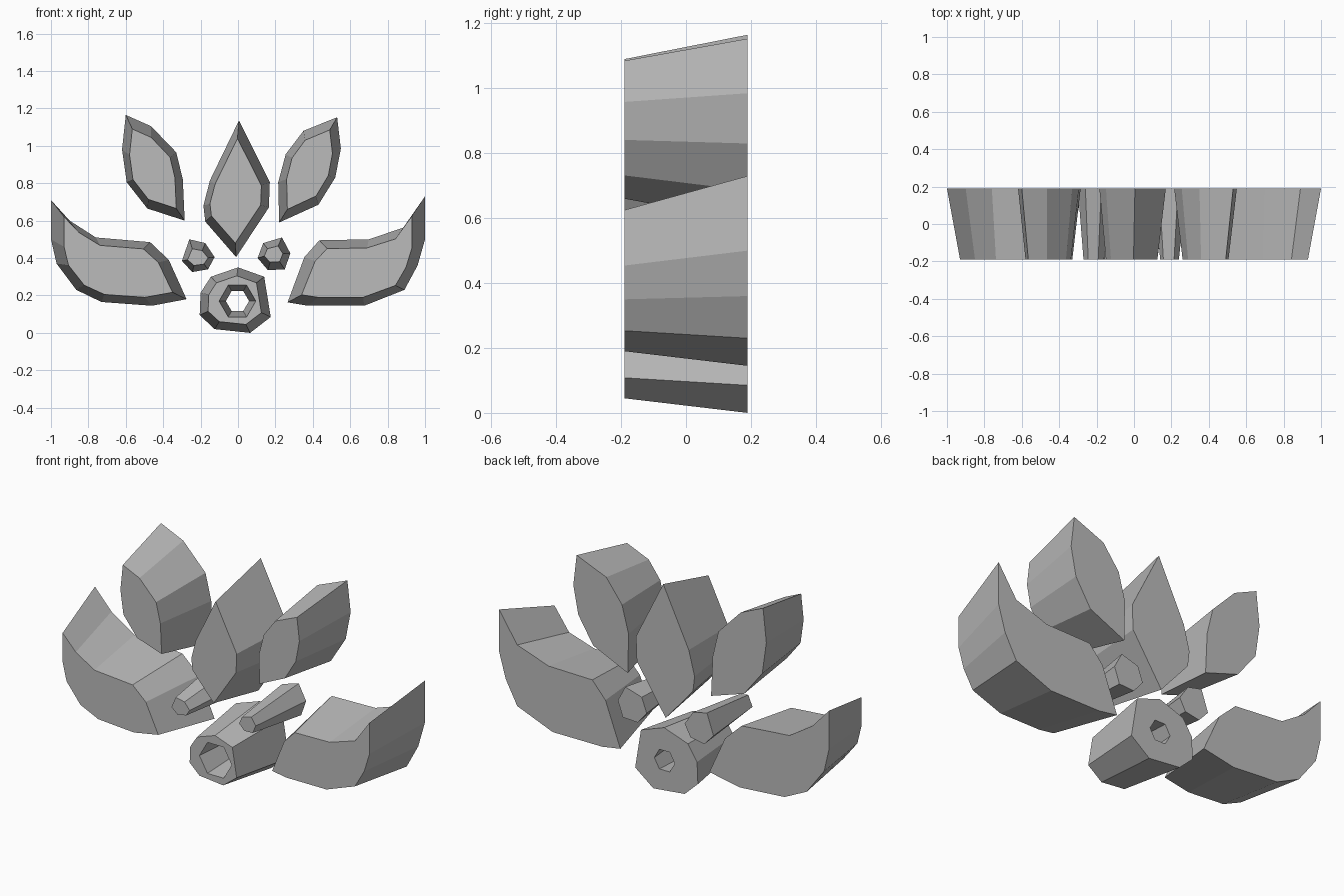
import bpy
import bmesh
import math

if "Cube" in bpy.data.objects:
    bpy.data.objects.remove(bpy.data.objects["Cube"], do_unlink=True)

HALF_DEPTH = 0.19

# One plain material for every part
grey = bpy.data.materials.new("plain grey")
grey.use_nodes = True
grey.diffuse_color = (0.5, 0.5, 0.5, 1)
grey.node_tree.nodes["Principled BSDF"].inputs["Base Color"].default_value = grey.diffuse_color


def fit(outline, box):
    """Stretch an outline so that it fills the box (left, right, bottom, top)."""
    left, right, bottom, top = box
    xs, zs = zip(*outline)
    scale_x = (right - left) / (max(xs) - min(xs))
    scale_z = (top - bottom) / (max(zs) - min(zs))
    return [(left + (x - min(xs)) * scale_x, bottom + (z - min(zs)) * scale_z)
            for x, z in outline]


def add_walls(bm, back, front):
    """Join a back outline to a front outline; return both vertex loops."""
    back_loop = [bm.verts.new((x, HALF_DEPTH, z)) for x, z in back]
    front_loop = [bm.verts.new((x, -HALF_DEPTH, z)) for x, z in front]
    count = len(back_loop)
    for i in range(count):
        j = (i + 1) % count
        bm.faces.new((back_loop[i], back_loop[j], front_loop[j], front_loop[i]))
    return back_loop, front_loop


def loop_edges(bm, loop):
    return [bm.edges.get((loop[i - 1], loop[i])) for i in range(len(loop))]


def tapered_block(name, back, front_box, hole=None):
    """Extrude an outline from the wide back to the narrower front."""
    bm = bmesh.new()
    outer = add_walls(bm, back, fit(back, front_box))
    if hole:
        inner = add_walls(bm, *hole)
        for outer_loop, inner_loop in zip(outer, inner):
            rim = loop_edges(bm, outer_loop) + loop_edges(bm, inner_loop)
            bmesh.ops.triangle_fill(bm, edges=rim, use_beauty=True, normal=(0, 1, 0))
    else:
        for loop in outer:
            bm.faces.new(loop)
    bmesh.ops.recalc_face_normals(bm, faces=bm.faces[:])
    mesh = bpy.data.meshes.new(name)
    bm.to_mesh(mesh)
    bm.free()
    mesh.materials.append(grey)
    part = bpy.data.objects.new(name, mesh)
    bpy.context.collection.objects.link(part)
    return part


def hexagon(centre_x, centre_z, radius):
    return [(centre_x + radius * math.cos(math.radians(60 * i)),
             centre_z + radius * math.sin(math.radians(60 * i))) for i in range(6)]


# Broad lower petals
tapered_block(
    "right_lower_petal",
    [(-1, .71), (-.9, .6), (-.76, .51), (-.47, .485), (-.37, .39), (-.275, .18),
     (-.46, .145), (-.73, .165), (-.865, .23), (-.97, .37), (-1, .5)],
    (-.93, -.35, .19, .62))
tapered_block(
    "left_lower_petal",
    [(1, .73), (.89, .565), (.7, .5), (.435, .495), (.355, .405), (.265, .163),
     (.375, .145), (.675, .145), (.89, .23), (.96, .36), (1, .5)],
    (.34, .93, .19, .625))

# Slim upper petals
tapered_block(
    "right_upper_petal",
    [(-.6, 1.165), (-.465, 1.105), (-.33, .965), (-.295, .82), (-.285, .6),
     (-.485, .665), (-.595, .805), (-.62, .98)],
    (-.58, -.33, .665, 1.09))
tapered_block(
    "left_upper_petal",
    [(.53, 1.153), (.35, 1.08), (.255, .955), (.215, .805), (.22, .59),
     (.43, .685), (.52, .83), (.55, .985)],
    (.26, .505, .66, 1.085))

# Pointed middle petal
tapered_block(
    "centre_petal",
    [(.005, 1.135), (.17, .805), (.165, .67), (-.01, .405), (-.175, .595),
     (-.185, .68), (-.15, .815)],
    (-.15, .125, .48, 1.04))

# Small six-sided pegs beside the ring
tapered_block(
    "right_peg",
    [(-.26, .5), (-.175, .48), (-.125, .405), (-.16, .34), (-.245, .325), (-.3, .385)],
    (-.27, -.16, .36, .45))
tapered_block(
    "left_peg",
    [(.235, .51), (.28, .425), (.25, .34), (.16, .335), (.105, .4), (.135, .48)],
    (.14, .24, .378, .465))

# Eight-sided ring with a six-sided hole that narrows towards the back
tapered_block(
    "ring",
    [(0, .35), (.14, .3), (.175, .085), (.065, 0), (-.125, .02), (-.205, .095),
     (-.2, .215), (-.145, .3)],
    (-.16, .125, .045, .305),
    hole=(hexagon(-.003, .17, .062), hexagon(-.003, .17, .098)))
